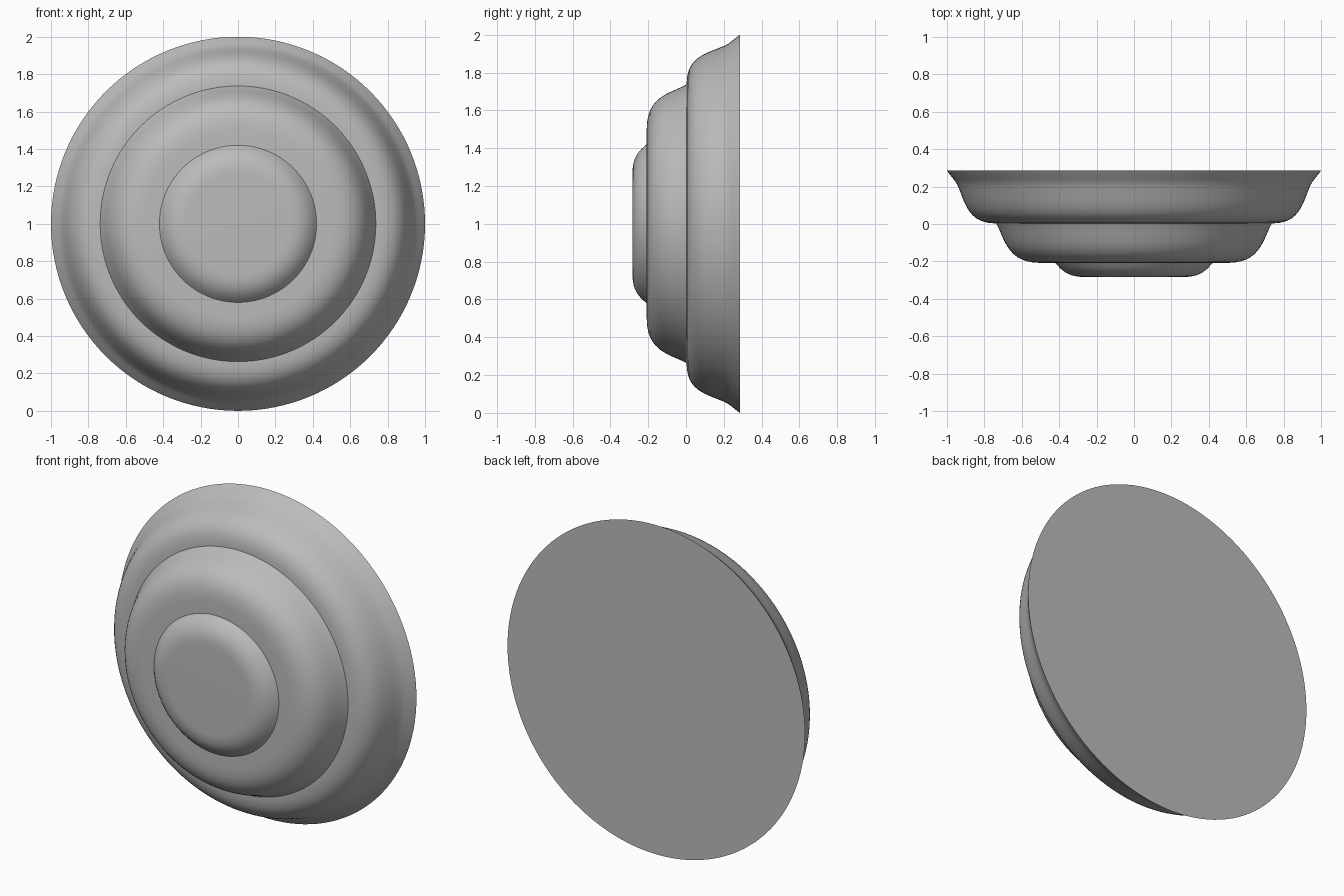
import bpy
import bmesh
import math
from mathutils import Vector
from mathutils.geometry import interpolate_bezier

cube = bpy.data.objects.get("Cube")
if cube:
    bpy.data.objects.remove(cube)

SEGMENTS = 128
CENTRE_Z = 1.0

# Single plain grey finish
grey = bpy.data.materials.new("plain grey")
grey.use_nodes = True
colour = (0.5, 0.5, 0.5, 1)
grey.diffuse_color = colour
grey.node_tree.nodes["Principled BSDF"].inputs["Base Color"].default_value = colour


def curve(*points, steps=14):
    """Sample a cubic curve through (radius, depth) control points."""
    return interpolate_bezier(*[Vector((r, y, 0)) for r, y in points], steps)


# Stepped profile from the rim at the back to the centre of the front
rim = curve((1, 0.285), (0.975, 0.25), (0.958, 0.235), (0.945, 0.21), steps=6)
outer_tier = curve((0.945, 0.21), (0.9, 0.11), (0.89, 0.005), (0.74, 0.003))
middle_tier = curve((0.737, 0.003), (0.69, -0.08), (0.68, -0.208), (0.5, -0.208))
boss = curve((0.42, -0.208), (0.39, -0.245), (0.355, -0.283), (0.27, -0.283))
profile = rim + outer_tier[1:] + middle_tier + boss

# Spin the profile about the depth axis, then close the flat back and front
bm = bmesh.new()
rings = []
for p in profile:
    angles = [2 * math.pi * i / SEGMENTS for i in range(SEGMENTS)]
    rings.append([bm.verts.new((p.x * math.cos(a), p.y, CENTRE_Z + p.x * math.sin(a)))
                  for a in angles])
for a, b in zip(rings, rings[1:]):
    for i in range(SEGMENTS):
        j = (i + 1) % SEGMENTS
        bm.faces.new((a[i], a[j], b[j], b[i]))
bm.faces.new(rings[0])
bm.faces.new(rings[-1])
bmesh.ops.recalc_face_normals(bm, faces=bm.faces)

mesh = bpy.data.meshes.new("stepped_disc")
bm.to_mesh(mesh)
bm.free()
mesh.materials.append(grey)
disc = bpy.data.objects.new("stepped_disc", mesh)
bpy.context.collection.objects.link(disc)

# Smooth curves, with crisp steps between tiers
bpy.context.view_layer.objects.active = disc
disc.select_set(True)
bpy.ops.object.shade_smooth_by_angle(angle=math.radians(30))
